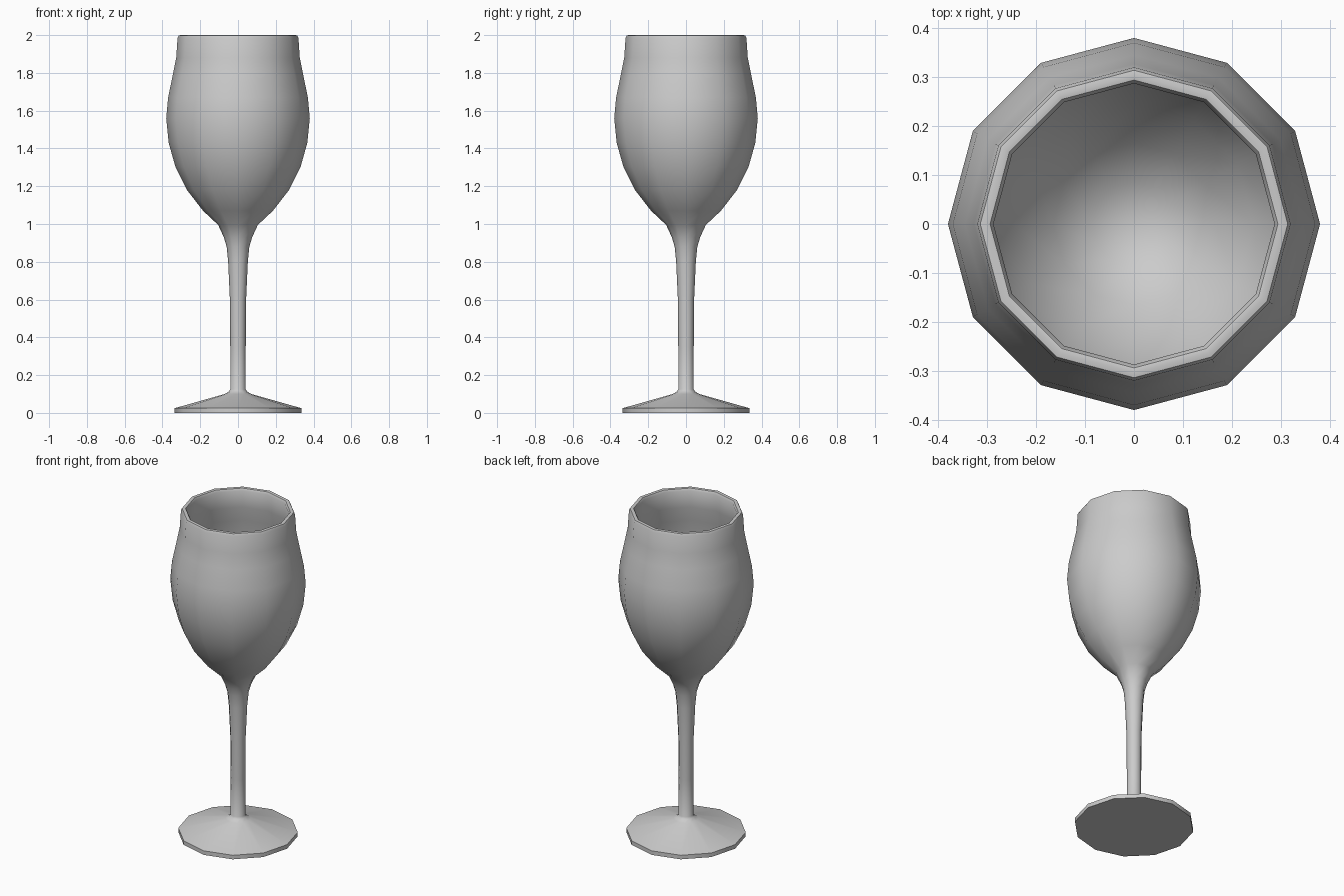
import bpy, bmesh, math

if "Cube" in bpy.data.objects:
    bpy.data.objects.remove(bpy.data.objects["Cube"])

# Half profile (radius, height): foot, stem, outer bowl, rim, inner bowl
foot = [(0, 0), (0.335, 0), (0.335, 0.025), (0.07, 0.1), (0.048, 0.113)]
stem = [(0.041, 0.125), (0.041, 0.35), (0.043, 0.6), (0.052, 0.8), (0.06, 0.88), (0.075, 0.93)]
bowl_outer = [(0.105, 0.995), (0.185, 1.07), (0.27, 1.18), (0.332, 1.305), (0.367, 1.43),
              (0.38, 1.56), (0.37, 1.67), (0.345, 1.79), (0.327, 1.88), (0.32, 1.985)]
rim = [(0.314, 1.998), (0.304, 2.0), (0.294, 1.998), (0.287, 1.985)]
bowl_inner = [(0.295, 1.88), (0.314, 1.79), (0.339, 1.67), (0.35, 1.56), (0.337, 1.43),
              (0.303, 1.315), (0.245, 1.2), (0.165, 1.095), (0.085, 1.03), (0, 1.015)]
profile = foot + stem + bowl_outer + rim + bowl_inner

# Revolve the profile into a 12-sided glass
bm = bmesh.new()
verts = [bm.verts.new((r, 0, z)) for r, z in profile]
edges = [bm.edges.new(pair) for pair in zip(verts, verts[1:])]
bmesh.ops.spin(bm, geom=verts + edges, cent=(0, 0, 0), axis=(0, 0, 1),
               angle=math.tau, steps=12, use_merge=False)
bmesh.ops.remove_doubles(bm, verts=bm.verts, dist=0.0005)
bmesh.ops.recalc_face_normals(bm, faces=bm.faces)
mesh = bpy.data.meshes.new("wine_glass")
bm.to_mesh(mesh)
bm.free()
glass = bpy.data.objects.new("wine_glass", mesh)
bpy.context.collection.objects.link(glass)

# Smooth sides, crisp foot edge
bpy.context.view_layer.objects.active = glass
glass.select_set(True)
bpy.ops.object.shade_smooth_by_angle(angle=math.radians(50))
